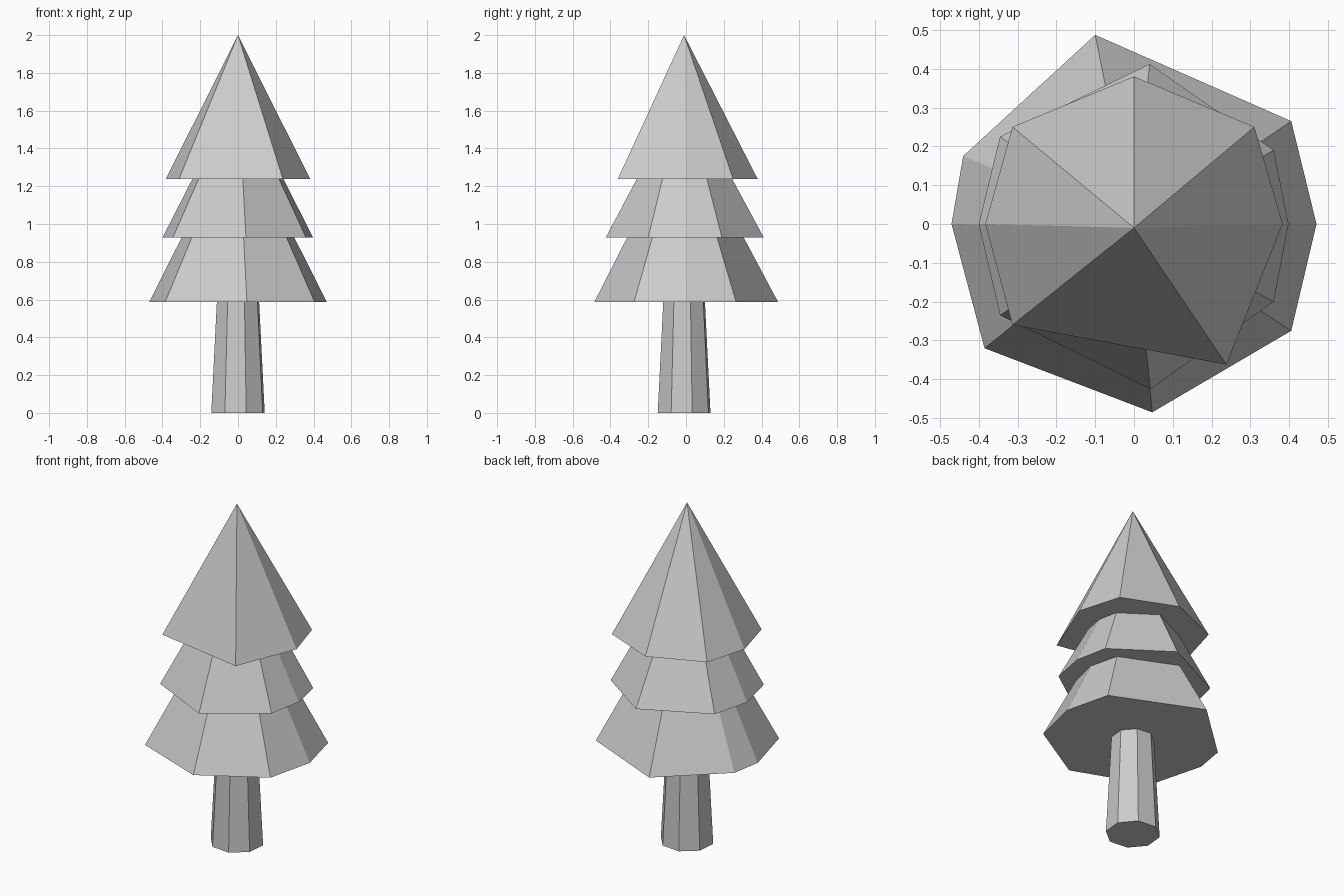
import bpy
import bmesh
import math

if "Cube" in bpy.data.objects:
    bpy.data.objects.remove(bpy.data.objects["Cube"])

CENTRE_Y = -0.01


def tapered(name, ring, z0, z1, taper):
    """Closed solid: a base ring scaled toward the tree axis (taper 0 = apex)."""
    bm = bmesh.new()
    base = [bm.verts.new((x, y, z0)) for x, y in ring]
    n = len(base)
    bm.faces.new(base[::-1])
    if taper == 0:
        apex = bm.verts.new((0, CENTRE_Y, z1))
        for i in range(n):
            bm.faces.new((base[i], base[(i + 1) % n], apex))
    else:
        top = [bm.verts.new((x * taper, CENTRE_Y + (y - CENTRE_Y) * taper, z1))
               for x, y in ring]
        bm.faces.new(top)
        for i in range(n):
            j = (i + 1) % n
            bm.faces.new((base[i], base[j], top[j], top[i]))
    bmesh.ops.recalc_face_normals(bm, faces=bm.faces)
    mesh = bpy.data.meshes.new(name)
    bm.to_mesh(mesh)
    bm.free()
    obj = bpy.data.objects.new(name, mesh)
    bpy.context.collection.objects.link(obj)
    return obj


# Trunk: eight-sided, slightly narrower at the top
angles = [math.radians(17 + 45 * i) for i in range(8)]
trunk_ring = [(0.148 * math.cos(a), CENTRE_Y + 0.146 * math.sin(a)) for a in angles]
tapered("trunk", trunk_ring, 0, 0.589, 0.79)

# Foliage tiers: irregular low-poly rings, counter-clockwise from +x
lower = [(0.47, 0), (0.405, 0.265), (-0.10, 0.487), (-0.44, 0.175),
         (-0.47, 0), (-0.385, -0.32), (0.047, -0.485), (0.405, -0.275)]
middle = [(0.398, 0), (0.36, 0.19), (0.04, 0.412), (-0.345, 0.225),
          (-0.4, 0), (-0.345, -0.235), (0.042, -0.425), (0.36, -0.2)]
upper = [(0.383, 0), (0.31, 0.25), (0, 0.38), (-0.313, 0.25),
         (-0.383, 0), (-0.313, -0.26), (0.238, -0.362)]

tapered("lower_foliage", lower, 0.588, 0.928, 0.635)
tapered("middle_foliage", middle, 0.928, 1.237, 0.605)
tapered("upper_foliage", upper, 1.237, 2.0, 0)
